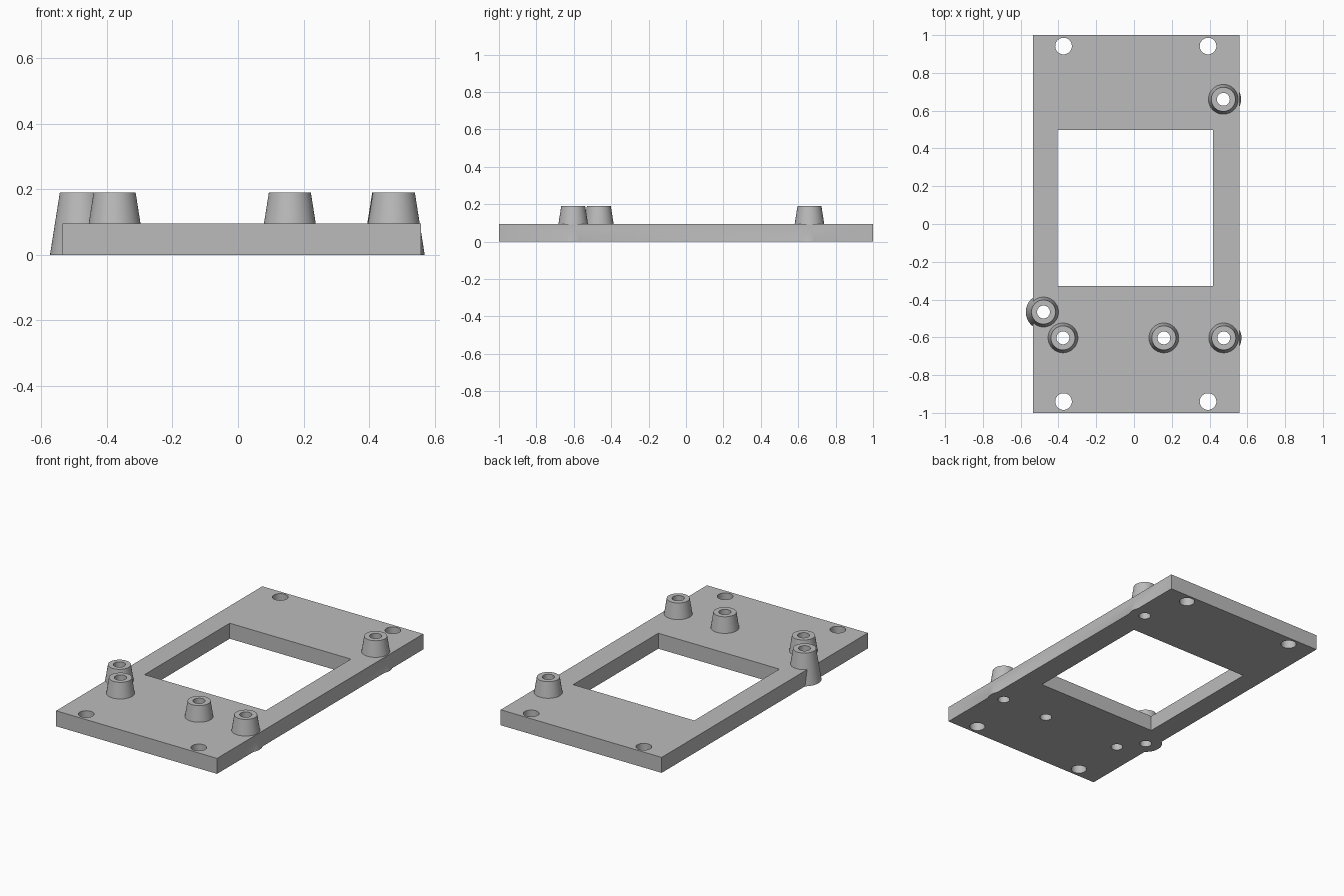
import bpy
import math

if "Cube" in bpy.data.objects:
    bpy.data.objects.remove(bpy.data.objects["Cube"], do_unlink=True)

THICK = 0.095      # plate thickness
BOSS_TOP = 0.19    # height of the standoff tops

grey = bpy.data.materials.new("plain grey")
grey.use_nodes = True
grey.diffuse_color = (0.5, 0.5, 0.5, 1)
grey.node_tree.nodes["Principled BSDF"].inputs["Base Color"].default_value = (0.5, 0.5, 0.5, 1)


def box(name, x0, x1, y0, y1, z0, z1):
    bpy.ops.mesh.primitive_cube_add(
        size=1, location=((x0 + x1) / 2, (y0 + y1) / 2, (z0 + z1) / 2))
    ob = bpy.context.object
    ob.name = name
    ob.scale = (x1 - x0, y1 - y0, z1 - z0)
    bpy.ops.object.transform_apply(location=True, rotation=False, scale=True)
    ob.data.materials.append(grey)
    return ob


def cone(name, x, y, r_low, r_top, z0, z1):
    bpy.ops.mesh.primitive_cone_add(
        vertices=48, radius1=r_low, radius2=r_top, depth=z1 - z0,
        location=(x, y, (z0 + z1) / 2))
    ob = bpy.context.object
    ob.name = name
    ob.data.materials.append(grey)
    return ob


def combine(target, tool, operation):
    mod = target.modifiers.new(tool.name, "BOOLEAN")
    mod.operation = operation
    mod.solver = "EXACT"
    mod.object = tool
    bpy.context.view_layer.objects.active = target
    bpy.ops.object.modifier_apply(modifier=mod.name)
    bpy.data.objects.remove(tool, do_unlink=True)


# Base plate with its rectangular opening
plate = box("mounting_plate", -0.535, 0.558, -1, 1, 0, THICK)
combine(plate, box("opening", -0.405, 0.418, -0.328, 0.498, -0.1, 0.3), "DIFFERENCE")

# Tapered standoffs, running down through the plate and past its edges
bosses = [(0.473, 0.66), (-0.479, -0.466), (-0.376, -0.603),
          (0.158, -0.603), (0.475, -0.603)]
for x, y in bosses:
    combine(plate, cone("standoff", x, y, 0.094, 0.064, 0, BOSS_TOP), "UNION")

# Screw holes through the standoffs and the plate corners
holes = [(x, y, 0.034) for x, y in bosses]
holes += [(x, y, 0.044) for x in (-0.373, 0.392) for y in (-0.94, 0.942)]
for x, y, r in holes:
    combine(plate, cone("screw_hole", x, y, r, r, -0.1, 0.3), "DIFFERENCE")

# Smooth round walls, crisp edges
bpy.ops.object.select_all(action="DESELECT")
plate.select_set(True)
bpy.context.view_layer.objects.active = plate
bpy.ops.object.shade_smooth_by_angle(angle=math.radians(30))
